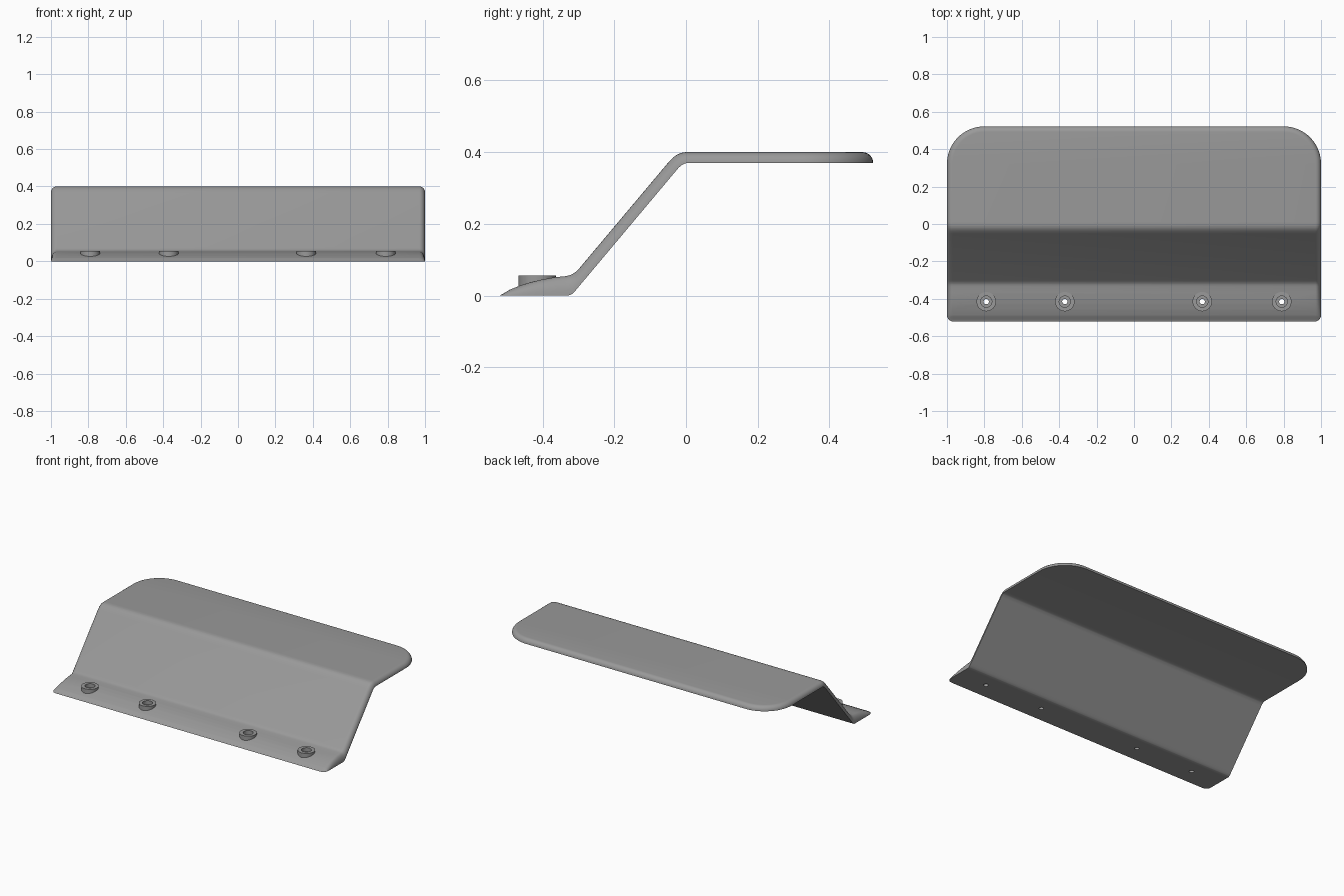
import bpy, bmesh, math

if "Cube" in bpy.data.objects:
    bpy.data.objects.remove(bpy.data.objects["Cube"])

grey = bpy.data.materials.new("grey")
grey.diffuse_color = (0.32, 0.32, 0.32, 1)
grey.use_nodes = True
grey.node_tree.nodes["Principled BSDF"].inputs["Base Color"].default_value = grey.diffuse_color

# Side profile of the bent plate as (y, z)
TOP = [(-0.522, 0.0), (-0.49, 0.017), (-0.46, 0.029), (-0.43, 0.038), (-0.40, 0.045),
       (-0.365, 0.051), (-0.335, 0.054), (-0.32, 0.058), (-0.31, 0.064), (-0.30, 0.073),
       (-0.052, 0.368), (-0.038, 0.383), (-0.025, 0.393), (-0.012, 0.398), (0.0, 0.4), (0.53, 0.4)]
BOTTOM = [(-0.53, 0.0), (-0.328, 0.0), (-0.318, 0.004), (-0.308, 0.014),
          (-0.02, 0.357), (-0.01, 0.365), (0.0, 0.369), (0.012, 0.37), (0.53, 0.37)]
HOLES_X = (-0.79, -0.37, 0.365, 0.79)
HOLE_Y = -0.415
SEG = 32


def height(profile, y):
    y = min(max(y, profile[0][0]), profile[-1][0])
    for (y0, z0), (y1, z1) in zip(profile, profile[1:]):
        if y <= y1:
            return z0 + (z1 - z0) * (y - y0) / (y1 - y0)


def half_outline(d):
    """Right half of the plan outline, inset by d, from front to back."""
    pts = []
    for i in range(6):                      # small front corner
        a = -math.pi / 2 + i / 5 * math.pi / 2
        pts.append((0.965 + (0.035 - d) * math.cos(a), -0.487 + (0.035 - d) * math.sin(a)))
    for y in sorted({p[0] for p in TOP + BOTTOM if -0.48 < p[0] < 0.3}):
        pts.append((1 - d, y))
    for i in range(15):                     # large back corner
        a = i / 14 * math.pi / 2
        pts.append((0.8 + (0.2 - d) * math.cos(a), 0.322 + (0.2 - d) * math.sin(a)))
    return pts


def new_object(name, bm):
    bmesh.ops.recalc_face_normals(bm, faces=bm.faces)
    me = bpy.data.meshes.new(name)
    bm.to_mesh(me)
    bm.free()
    me.materials.append(grey)
    ob = bpy.data.objects.new(name, me)
    bpy.context.collection.objects.link(ob)
    return ob


def smooth(ob):
    bpy.ops.object.select_all(action='DESELECT')
    ob.select_set(True)
    bpy.context.view_layer.objects.active = ob
    bpy.ops.object.shade_smooth_by_angle(angle=math.radians(30))


def lathe(bm, x, y, profile):
    """Closed ring profile of (radius, z) turned around a vertical axis."""
    rings = [[bm.verts.new((x + r * math.cos(2 * math.pi * i / SEG),
                            y + r * math.sin(2 * math.pi * i / SEG), z))
              for i in range(SEG)] for r, z in profile]
    for a, b in zip(rings, rings[1:] + rings[:1]):
        for i in range(SEG):
            j = (i + 1) % SEG
            bm.faces.new((a[i], a[j], b[j], b[i]))


# Bent plate: stacked inset rings give the rounded upper edge
bm = bmesh.new()
R, STEPS = 0.03, 6
rings = []
for k in range(STEPS + 1):
    a = k / STEPS * math.pi / 2
    d, f = R * (1 - math.cos(a)), math.sin(a)
    right = half_outline(d)
    ring = []
    for x, y in right + [(-x, y) for x, y in reversed(right)]:
        lo, hi = height(BOTTOM, y), height(TOP, y)
        ring.append(bm.verts.new((x, y, lo + (hi - lo) * f)))
    rings.append(ring)
n = len(rings[0])
for a, b in zip(rings, rings[1:]):
    for i in range(n):
        j = (i + 1) % n
        bm.faces.new((a[i], a[j], b[j], b[i]))
for ring in (rings[0], rings[-1]):          # underside and top
    for i in range(n // 2 - 1):
        bm.faces.new((ring[i], ring[i + 1], ring[n - 2 - i], ring[n - 1 - i]))
plate = new_object("bent_plate", bm)

# Openings for the screw bosses
bm = bmesh.new()
for x in HOLES_X:
    ret = bmesh.ops.create_cone(bm, cap_ends=True, segments=SEG, radius1=0.04, radius2=0.04, depth=0.3)
    bmesh.ops.translate(bm, verts=ret["verts"], vec=(x, HOLE_Y, 0))
cutter = new_object("hole_cutter", bm)
cutter.hide_render = True
mod = plate.modifiers.new("holes", 'BOOLEAN')
mod.object, mod.operation, mod.solver = cutter, 'DIFFERENCE', 'EXACT'
bpy.context.view_layer.objects.active = plate
bpy.ops.object.modifier_apply(modifier=mod.name)
bpy.data.objects.remove(cutter)
smooth(plate)

# Screw bosses with a counterbore and a through hole
for i, x in enumerate(HOLES_X):
    bm = bmesh.new()
    lathe(bm, x, HOLE_Y, [(0.04, 0), (0.04, 0.006), (0.052, 0.006), (0.052, 0.056),
                          (0.03, 0.056), (0.03, 0.03), (0.014, 0.03), (0.014, 0)])
    smooth(new_object(f"screw_boss_{i + 1}", bm))
